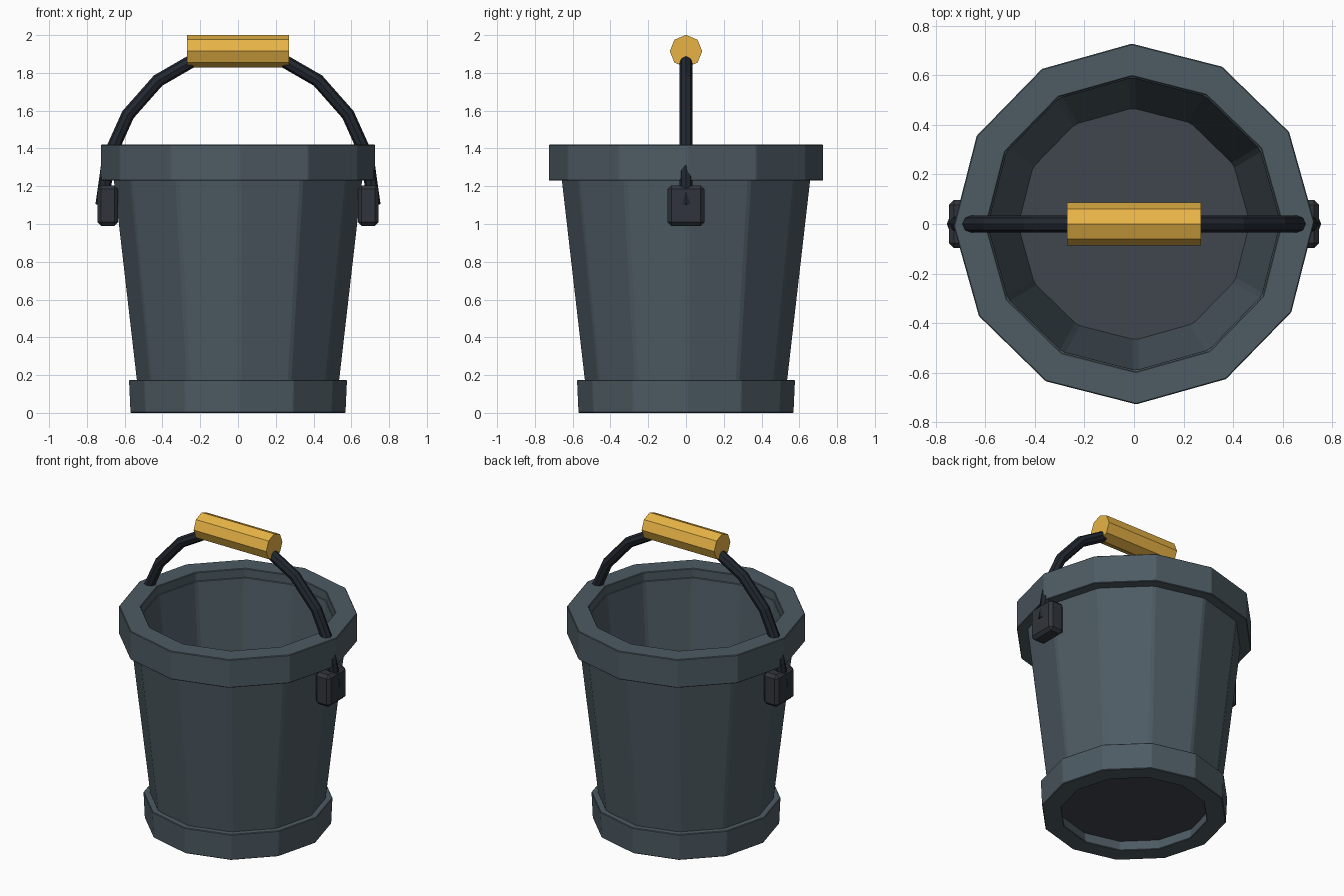
import bpy, bmesh, math
from mathutils import Vector

if "Cube" in bpy.data.objects:
    bpy.data.objects.remove(bpy.data.objects["Cube"])

SIDES = 12
TWIST = math.radians(0.7)


def material(name, rgb):
    m = bpy.data.materials.new(name)
    m.diffuse_color = (*rgb, 1)
    m.use_nodes = True
    m.node_tree.nodes["Principled BSDF"].inputs["Base Color"].default_value = m.diffuse_color
    return m


SLATE = material("slate", (0.075, 0.105, 0.125))
FLOOR = material("dark_slate", (0.05, 0.06, 0.075))
IRON = material("iron", (0.03, 0.036, 0.045))
BLACK = material("black_iron", (0.016, 0.021, 0.03))
YELLOW = material("yellow", (0.8, 0.45, 0.06))


def finish(name, bm, mat, bevel=0):
    bmesh.ops.recalc_face_normals(bm, faces=bm.faces[:])
    me = bpy.data.meshes.new(name)
    bm.to_mesh(me)
    bm.free()
    me.materials.append(mat)
    ob = bpy.data.objects.new(name, me)
    bpy.context.collection.objects.link(ob)
    if bevel:
        mod = ob.modifiers.new("bevel", 'BEVEL')
        mod.width = bevel
        mod.segments = 1
        mod.limit_method = 'ANGLE'
        mod.angle_limit = math.radians(20)
    return ob


def bridge(bm, a, b):
    n = len(a)
    for i in range(n):
        bm.faces.new((a[i], a[(i + 1) % n], b[(i + 1) % n], b[i]))


def lathe(name, profile, mat, bevel=0, closed=True):
    """Spin (radius, z) points around z; closed gives a ring, otherwise capped ends."""
    bm = bmesh.new()
    rings = [[bm.verts.new((r * math.cos(TWIST + math.tau * i / SIDES),
                            r * math.sin(TWIST + math.tau * i / SIDES), z))
              for i in range(SIDES)] for r, z in profile]
    for a, b in zip(rings, rings[1:]):
        bridge(bm, a, b)
    if closed:
        bridge(bm, rings[-1], rings[0])
    else:
        bm.faces.new(rings[0])
        bm.faces.new(rings[-1])
    return finish(name, bm, mat, bevel)


def tube(name, path, radius, sides, mat):
    """Sweep a polygon along a path lying in the xz plane."""
    bm = bmesh.new()
    rings = []
    for i, p in enumerate(path):
        t = (path[min(i + 1, len(path) - 1)] - path[max(i - 1, 0)]).normalized()
        side = Vector((0, 1, 0))
        out = side.cross(t)
        rings.append([bm.verts.new(p + radius * (out * math.cos(math.tau * k / sides)
                                                 + side * math.sin(math.tau * k / sides)))
                      for k in range(sides)])
    for a, b in zip(rings, rings[1:]):
        bridge(bm, a, b)
    bm.faces.new(rings[0])
    bm.faces.new(rings[-1])
    return finish(name, bm, mat)


# Bucket body: tapered wall, rim, foot band and raised floor
lathe("wall", [(0.53, 0.1), (0.675, 1.36), (0.592, 1.37), (0.462, 0.15)], SLATE, 0.012)
lathe("rim", [(0.727, 1.23), (0.727, 1.42), (0.595, 1.42), (0.595, 1.23)], SLATE, 0.004)
lathe("foot_band", [(0.57, 0.0), (0.578, 0.175), (0.48, 0.175), (0.45, 0.0)], SLATE, 0.004)
lathe("floor", [(0.48, 0.07), (0.48, 0.2)], FLOOR, closed=False)

# Handle lugs on both sides
for sx, label in ((-1, "left"), (1, "right")):
    bm = bmesh.new()
    bmesh.ops.create_cube(bm, size=1)
    bmesh.ops.scale(bm, vec=(0.11, 0.195, 0.215), verts=bm.verts)
    bmesh.ops.translate(bm, vec=(sx * 0.69, 0, 1.097), verts=bm.verts)
    finish("lug_" + label, bm, IRON, 0.02)

# Bail handle arc
arc = [Vector((0.72 * math.cos(math.pi * i / 10), 0, 1.1 + 0.815 * math.sin(math.pi * i / 10)))
       for i in range(11)]
tube("handle", arc, 0.035, 8, BLACK)

# Yellow grip
tube("grip", [Vector((-0.27, 0, 1.915)), Vector((0.27, 0, 1.915))], 0.086, 8, YELLOW)
